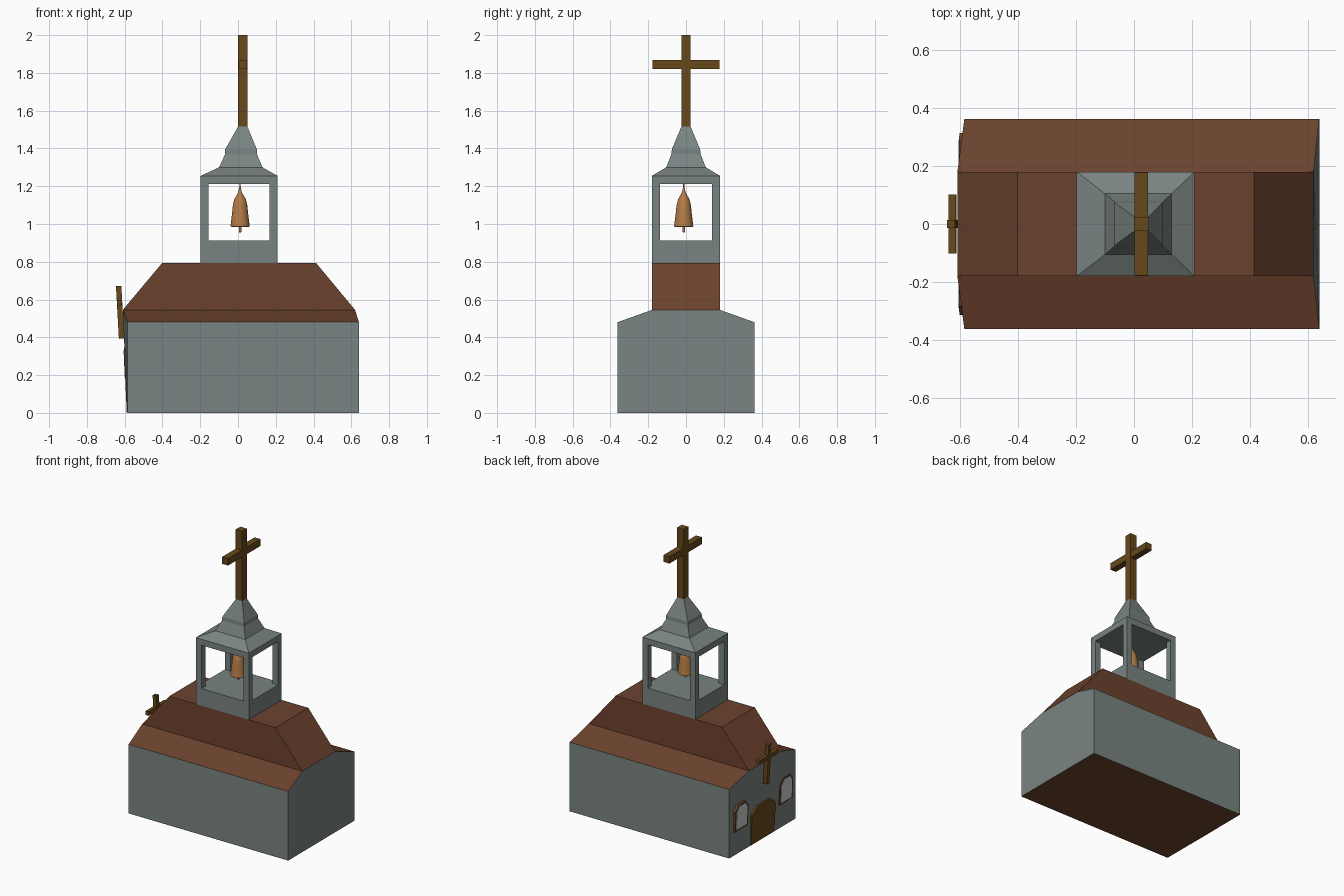
import bpy, bmesh, math
from mathutils import Matrix, Vector

if "Cube" in bpy.data.objects:
    bpy.data.objects.remove(bpy.data.objects["Cube"])


def material(name, rgb):
    m = bpy.data.materials.new(name)
    m.diffuse_color = (*rgb, 1)
    m.use_nodes = True
    m.node_tree.nodes["Principled BSDF"].inputs["Base Color"].default_value = m.diffuse_color
    return m


STONE = material("stone", (0.19, 0.23, 0.22))
ROOF = material("roof_brown", (0.15, 0.055, 0.027))
WOOD = material("dark_wood", (0.13, 0.065, 0.01))
BRONZE = material("bronze", (0.45, 0.20, 0.06))
GLASS = material("glass", (0.55, 0.58, 0.58))


def finish(name, bm, *mats):
    bmesh.ops.recalc_face_normals(bm, faces=bm.faces)
    me = bpy.data.meshes.new(name)
    bm.to_mesh(me)
    bm.free()
    for m in mats:
        me.materials.append(m)
    ob = bpy.data.objects.new(name, me)
    bpy.context.collection.objects.link(ob)
    return ob


def loft(name, rings, *mats):
    """Bridge closed rings of equal length and cap both ends."""
    bm = bmesh.new()
    vs = [[bm.verts.new(p) for p in ring] for ring in rings]
    n = len(rings[0])
    for a, b in zip(vs, vs[1:]):
        for i in range(n):
            j = (i + 1) % n
            bm.faces.new((a[i], a[j], b[j], b[i]))
    bm.faces.new(vs[0][::-1])
    bm.faces.new(vs[-1])
    return finish(name, bm, *mats)


def rect(x0, x1, y, z):
    return [(x0, -y, z), (x1, -y, z), (x1, y, z), (x0, y, z)]


def box(name, x0, x1, y, z0, z1, *mats):
    return loft(name, [rect(x0, x1, y, z0), rect(x0, x1, y, z1)], *mats)


# Nave: six-sided section, the gable tops lean outward on the left, inward on the right
def gable(x_wall, x_top):
    return [(x_wall, -.363, 0), (x_wall, -.363, .48), (x_top, -.18, .545),
            (x_top, .18, .545), (x_wall, .363, .48), (x_wall, .363, 0)]


nave = loft("nave", [gable(-.586, -.61), gable(.64, .62)], STONE, ROOF)
for f in nave.data.polygons:
    if abs(f.normal.z) > .5:          # eaves slopes and underside are brown
        f.material_index = 1

# Upper roof
loft("upper_roof", [rect(-.61, .62, .18, .545), rect(-.402, .414, .18, .793)], ROOF)

# Bell tower with stepped spire, opened in both directions
tower = loft("bell_tower", [
    rect(-.198, .209, .18, .793), rect(-.198, .209, .18, 1.255),
    rect(-.10, .13, .105, 1.30), rect(-.068, .10, .077, 1.37),
    rect(-.068, .10, .075, 1.395), rect(0, .05, .025, 1.515)], STONE)
for cutter in (box("opening_cutter", -.155, .167, .5, .912, 1.213),
               box("opening_cutter", -.5, .5, .138, .912, 1.213)):
    mod = tower.modifiers.new("opening", 'BOOLEAN')
    mod.operation = 'DIFFERENCE'
    mod.solver = 'EXACT'
    mod.object = cutter
    bpy.context.view_layer.objects.active = tower
    bpy.ops.object.modifier_apply(modifier=mod.name)
    bpy.data.objects.remove(cutter)


# Crosses: the front one is a smaller, tilted copy
def cross(name, s, top, tilt):
    m = Matrix.Translation(top) @ Matrix.Rotation(tilt, 4, 'Y') @ Matrix.Scale(s, 4)
    for part, hx, hy, z0, z1 in (("post", .025, .025, -.49, 0),
                                 ("arm", .0225, .178, -.18, -.132)):
        ob = box(f"{name}_{part}", -hx, hx, hy, z0, z1, WOOD)
        ob.data.transform(m)


cross("spire_cross", 1, Vector((.025, 0, 2)), 0)
cross("gable_cross", .57, Vector((-.632, 0, .672)), math.radians(-3.2))


# Door and windows: arched plates following the leaning facade on the left
def plate(name, yc, w, z0, shoulder, z1, proud, mat):
    out = [(-w, z0), (w, z0), (w, shoulder), (w * .55, z1), (-w * .55, z1), (-w, shoulder)]
    rings = [[(-.586 - .045 * z + dx, yc + y, z) for y, z in out]
             for dx in (-proud, .02)]
    loft(name, rings, mat)


plate("door", 0, .13, .002, .21, .255, .003, WOOD)
for side, s in (("left", 1), ("right", -1)):
    plate(f"{side}_window_frame", s * .245, .07, .165, .305, .345, .003, ROOF)
    plate(f"{side}_window_pane", s * .245, .058, .178, .30, .334, .005, GLASS)


# Bell and clapper, turned profiles
def lathe(name, profile, x, y, mat, n=24):
    bm = bmesh.new()
    vs = [bm.verts.new((r, 0, z)) for r, z in profile]
    es = [bm.edges.new(e) for e in zip(vs, vs[1:])]
    bmesh.ops.spin(bm, geom=vs + es, cent=(0, 0, 0), axis=(0, 0, 1),
                   angle=math.tau, steps=n)
    bmesh.ops.remove_doubles(bm, verts=bm.verts, dist=1e-5)
    ob = finish(name, bm, mat)
    ob.location = (x, y, 0)
    bpy.ops.object.select_all(action='DESELECT')
    ob.select_set(True)
    bpy.context.view_layer.objects.active = ob
    bpy.ops.object.shade_smooth_by_angle(angle=math.radians(35))


lathe("bell", [(0, .995), (.043, .995), (.046, .985), (.051, .988), (.047, 1.02),
               (.042, 1.06), (.038, 1.10), (.03, 1.132), (.018, 1.152), (.009, 1.17),
               (.006, 1.185), (.003, 1.20), (.003, 1.215), (0, 1.215)], .011, -.012, BRONZE)
lathe("clapper", [(0, .955), (.007, .957), (.007, .975), (.004, 1.0), (0, 1.0)],
      .011, -.012, BRONZE, 12)
